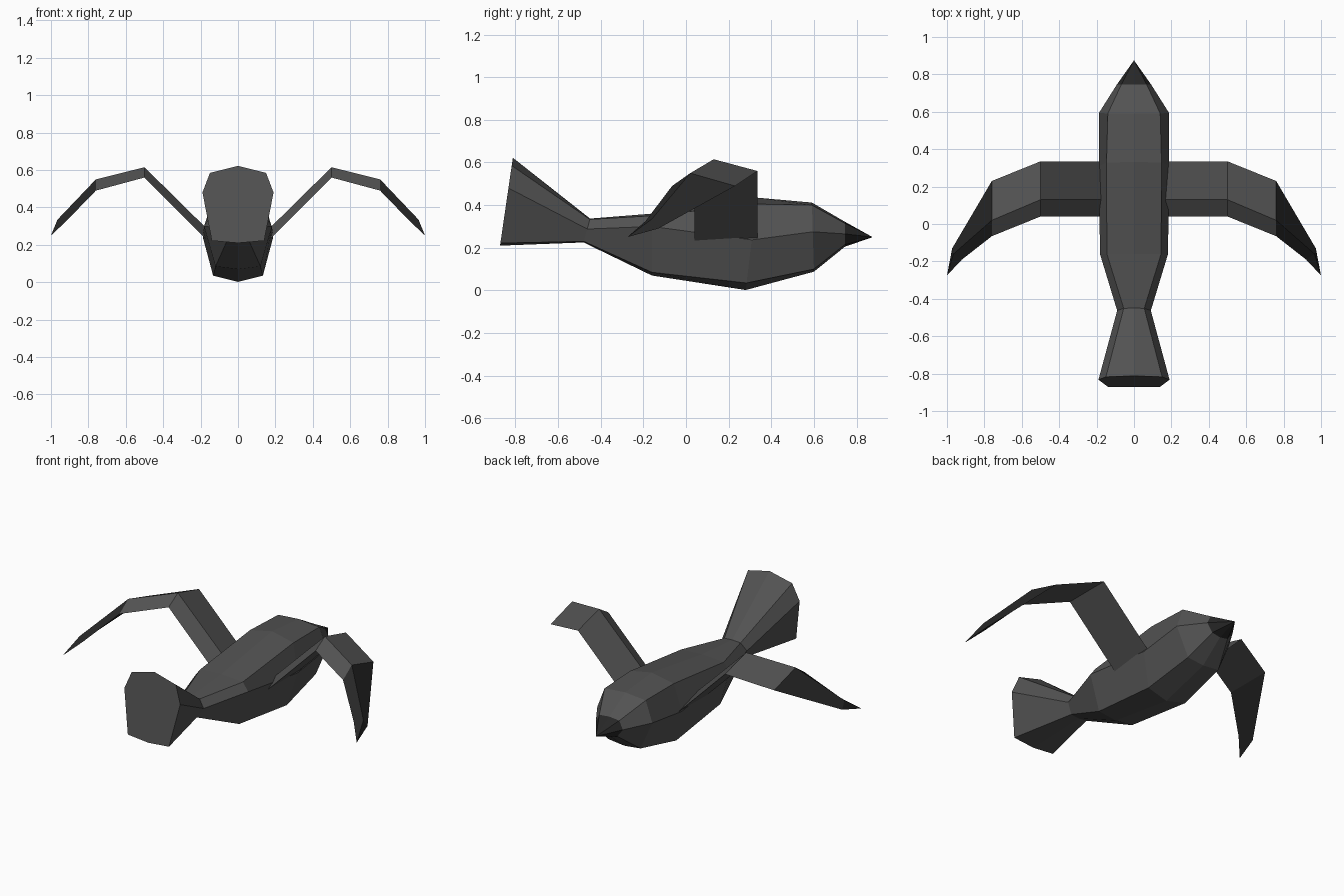
import bpy, bmesh

cube = bpy.data.objects.get("Cube")
if cube:
    bpy.data.objects.remove(cube, do_unlink=True)


def material(name, value):
    mat = bpy.data.materials.new(name)
    mat.use_nodes = True
    color = (value, value, value, 1)
    mat.diffuse_color = color
    mat.node_tree.nodes["Principled BSDF"].inputs["Base Color"].default_value = color
    return mat


GREY = material("slate grey feathers", 0.085)
DARK = material("charcoal", 0.02)


def loft(name, rings, tip=None, cap_end=False, dark=None):
    """Skin a row of closed rings, with a flat start and a pointed or flat end."""
    bm = bmesh.new()
    rows = [[bm.verts.new(p) for p in ring] for ring in rings]
    n = len(rows[0])
    bm.faces.new(rows[0])
    for a, b in zip(rows, rows[1:]):
        for i in range(n):
            j = (i + 1) % n
            bm.faces.new((a[i], a[j], b[j], b[i]))
    if tip:
        end = bm.verts.new(tip)
        for i in range(n):
            bm.faces.new((rows[-1][i], rows[-1][(i + 1) % n], end))
    if cap_end:
        bm.faces.new(rows[-1])
    bmesh.ops.recalc_face_normals(bm, faces=bm.faces)
    for f in bm.faces:
        f.material_index = int(bool(dark and dark(f.calc_center_median())))
    mesh = bpy.data.meshes.new(name)
    bm.to_mesh(mesh)
    bm.free()
    mesh.materials.append(GREY)
    mesh.materials.append(DARK)
    obj = bpy.data.objects.new(name, mesh)
    bpy.context.collection.objects.link(obj)
    return obj


def body_ring(y, slant, top, shoulder, side, lower, bottom):
    """Eight-sided section; slant leans the ring forward with height."""
    half = [shoulder, side, lower]
    pts = [(0, top)] + half + [(0, bottom)] + [(-x, z) for x, z in reversed(half)]
    return [(x, y + (z - bottom) * slant, z) for x, z in pts]


# Body sections from the fanned tail to the base of the beak
tail_end = body_ring(-0.872, 0.146, 0.622, (0.15, 0.585), (0.19, 0.48), (0.14, 0.222), 0.21)
tail_root = body_ring(-0.48, 0.27, 0.337, (0.055, 0.333), (0.09, 0.288), (0.055, 0.23), 0.225)
rump = body_ring(-0.16, 0, 0.36, (0.145, 0.35), (0.182, 0.3), (0.12, 0.085), 0.07)
breast = body_ring(0.28, 0.12, 0.435, (0.147, 0.405), (0.187, 0.237), (0.133, 0.035), 0.002)
head = body_ring(0.6, -0.03, 0.412, (0.14, 0.4), (0.187, 0.275), (0.11, 0.1), 0.088)
face = body_ring(0.745, 0, 0.322, (0.068, 0.315), (0.092, 0.265), (0.055, 0.215), 0.205)

loft("tail_fan", [tail_end, tail_root], cap_end=True)
loft("body", [tail_root, rump, breast, head, face], cap_end=True)
loft("beak", [face], tip=(0, 0.875, 0.25), dark=lambda c: True)

# Wing sections: leading edge, ridge, trailing edge
wing_rings = [
    [(0.16, 0.335, 0.22), (0.16, 0.13, 0.28), (0.16, 0.04, 0.22)],
    [(0.5, 0.335, 0.56), (0.5, 0.13, 0.615), (0.5, 0.04, 0.56)],
    [(0.76, 0.23, 0.49), (0.76, 0.02, 0.55), (0.76, -0.065, 0.49)],
    [(0.972, -0.13, 0.29), (0.965, -0.16, 0.335), (0.92, -0.19, 0.325)],
]
wing_tip = (1.0, -0.275, 0.25)
for side, sign in (("left", 1), ("right", -1)):
    rings = [[(sign * x, y, z) for x, y, z in ring] for ring in wing_rings]
    loft(side + "_wing", rings, tip=(sign * wing_tip[0], *wing_tip[1:]),
         dark=lambda c: abs(c.x) > 0.77)
